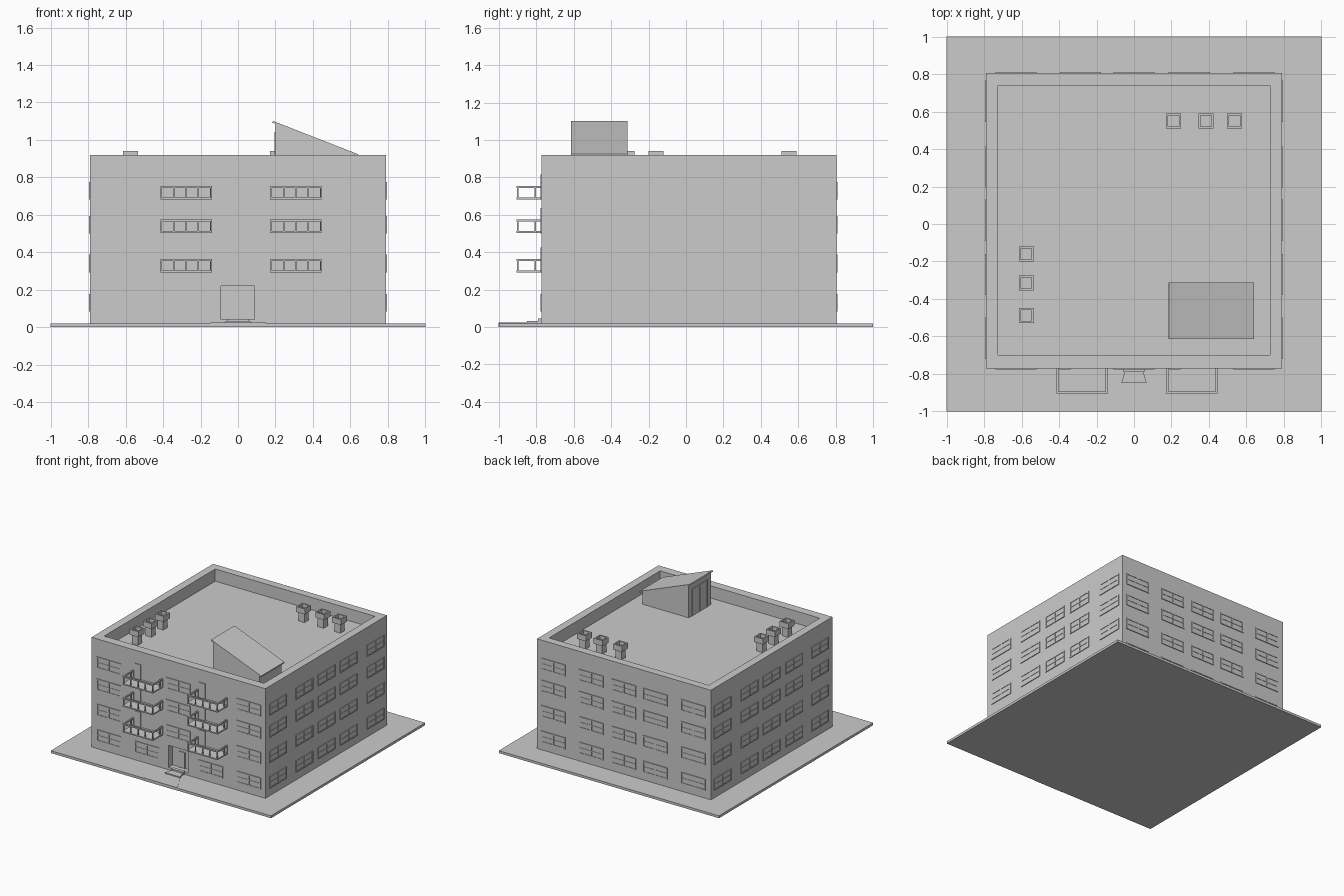
import bpy, bmesh
from math import radians
from mathutils import Matrix, Vector

if "Cube" in bpy.data.objects:
    bpy.data.objects.remove(bpy.data.objects["Cube"])


def add_box(bm, lo, hi, mat=None):
    """Append an axis-aligned box (optionally transformed) to a bmesh."""
    lo, hi = Vector(lo), Vector(hi)
    m = Matrix.Translation((lo + hi) / 2) @ Matrix.Diagonal((*(hi - lo), 1))
    bmesh.ops.create_cube(bm, size=1, matrix=(mat @ m) if mat else m)


def add_prism(bm, pts, offset):
    """Extrude a flat polygon by an offset vector."""
    a = [bm.verts.new(p) for p in pts]
    b = [bm.verts.new(Vector(p) + Vector(offset)) for p in pts]
    n = len(a)
    bm.faces.new(a)
    bm.faces.new(b[::-1])
    for i in range(n):
        bm.faces.new((a[i], b[i], b[(i + 1) % n], a[(i + 1) % n]))


def finish(bm, name):
    bmesh.ops.recalc_face_normals(bm, faces=bm.faces)
    me = bpy.data.meshes.new(name)
    bm.to_mesh(me)
    bm.free()
    ob = bpy.data.objects.new(name, me)
    bpy.context.collection.objects.link(ob)
    return ob


def boxes(name, *spans):
    bm = bmesh.new()
    for lo, hi in spans:
        add_box(bm, lo, hi)
    return finish(bm, name)


def cut(target, lo, hi):
    cutter = boxes("cutter", (lo, hi))
    cutter.hide_render = True
    mod = target.modifiers.new("cut", 'BOOLEAN')
    mod.operation, mod.solver, mod.object = 'DIFFERENCE', 'EXACT', cutter
    bpy.context.view_layer.objects.active = target
    bpy.ops.object.modifier_apply(modifier=mod.name)
    bpy.data.objects.remove(cutter)


X, YF, YB, ROOF, TOP = 0.79, -0.772, 0.805, 0.82, 0.92

# Plot and building body, with sunken roof and entrance alcove
boxes("ground_slab", ((-1, -1, 0), (1, 1, 0.02)))
body = boxes("building_body", ((-X, YF, 0.01), (X, YB, TOP)))
cut(body, (-0.725, -0.70, ROOF), (0.725, 0.74, 1.2))
cut(body, (-0.09, -0.9, 0.04), (0.087, -0.72, 0.22))

# Windows: local x along the wall, local -y outwards
rows = [0.13, 0.34, 0.547, 0.728]
W, H, F, D = 0.11, 0.047, 0.009, 0.006
bm_frame, bm_glass = bmesh.new(), bmesh.new()


def window(wall, u, z):
    m = wall @ Matrix.Translation((u, 0, z))
    for s in (-1, 1):
        add_box(bm_frame, (-W, -D, s * (H - F / 2) - F / 2), (W, 0.004, s * (H - F / 2) + F / 2), m)
        add_box(bm_frame, (s * (W - F / 2) - F / 2, -D, -H + F), (s * (W - F / 2) + F / 2, 0.004, H - F), m)
    add_box(bm_frame, (-F / 2, -D, -H + F), (F / 2, 0.004, H - F), m)
    add_box(bm_frame, (-W + F, -D + 0.001, -0.003), (W - F, 0.004, 0.003), m)
    add_box(bm_glass, (-W + F, -0.002, -H + F), (W - F, 0.004, H - F), m)


def wall(x, y, angle):
    return Matrix.Translation((x, y, 0)) @ Matrix.Rotation(radians(angle), 4, 'Z')


for i, z in enumerate(rows):
    for x in (-0.63, -0.285, 0, 0.295, 0.64):
        window(wall(0, YB, 180), -x, z)
    for y in (0.655, 0.305, 0.02, -0.27, -0.61):
        window(wall(X, 0, 90), y, z)
        window(wall(-X, 0, -90), -y, z)
    for x in (-0.63, -0.285, 0.295, 0.64) if i == 0 else (-0.63, 0, 0.64):
        window(wall(0, YF, 0), x, z)
finish(bm_frame, "window_frames")
finish(bm_glass, "window_glass")

# Balconies with railings and doors
bm_bal, bm_door = bmesh.new(), bmesh.new()
for x0 in (-0.415, 0.172):
    x1 = x0 + 0.275
    for z in (0.292, 0.503, 0.682):
        t, b = z + 0.072, z + 0.01
        add_box(bm_bal, (x0, -0.905, z), (x1, YF + 0.01, b))
        add_box(bm_bal, (x0, -0.905, t - 0.01), (x1, -0.893, t))
        for x in (x0, x1 - 0.012):
            add_box(bm_bal, (x, -0.893, t - 0.01), (x + 0.012, YF + 0.01, t))
            for y in (-0.81, YF - 0.006):
                add_box(bm_bal, (x + 0.002, y, b), (x + 0.010, y + 0.008, t - 0.01))
        for k in range(5):
            x = x0 + 0.006 + k * 0.0655
            add_box(bm_bal, (x - 0.004 + 0.0002 * k, -0.903, b), (x + 0.004, -0.895, t - 0.01))
        add_box(bm_door, (x0 + 0.017, YF - 0.006, b), (x0 + 0.075, YF + 0.01, z + 0.133))
finish(bm_bal, "balconies")
finish(bm_door, "balcony_doors")

# Entrance door with frame, steps and path
boxes("entrance_door",
      ((-0.026, -0.728, 0.04), (-0.019, -0.715, 0.172)),
      ((0.019, -0.728, 0.04), (0.026, -0.715, 0.172)),
      ((-0.019, -0.728, 0.164), (0.019, -0.715, 0.172)),
      ((-0.019, -0.723, 0.04), (0.019, -0.715, 0.164)))
boxes("upper_step", ((-0.055, -0.79, 0.015), (0.055, YF + 0.01, 0.045)))
bm = bmesh.new()
add_prism(bm, [(-0.068, -0.85, 0.015), (0.068, -0.85, 0.015), (0.048, -0.785, 0.015), (-0.048, -0.785, 0.015)], (0, 0, 0.018))
finish(bm, "lower_step")
bm = bmesh.new()
add_prism(bm, [(-0.15, -1.002, 0), (0.15, -1.002, 0), (0.065, -0.845, 0), (-0.065, -0.845, 0)], (0, 0, 0.024))
finish(bm, "path")

# Roof stair house: wedge walls, sloped roof, double door
bm = bmesh.new()
add_prism(bm, [(0.20, -0.607, ROOF - 0.01), (0.62, -0.607, ROOF - 0.01), (0.62, -0.607, 0.922), (0.20, -0.607, 1.086)], (0, 0.287, 0))
finish(bm, "stair_house")
bm = bmesh.new()
add_prism(bm, [(0.183, -0.615, 1.092), (0.64, -0.615, 0.914), (0.64, -0.615, 0.924), (0.187, -0.615, 1.101)], (0, 0.303, 0))
finish(bm, "stair_house_roof")
door = [((0.194, y, ROOF), (0.205, y + 0.012, 1.04)) for y in (-0.565, -0.47, -0.375)]
door.append(((0.194, -0.565, 1.03), (0.205, -0.363, 1.042)))
door.append(((0.197, -0.56, ROOF), (0.205, -0.37, 1.03)))
boxes("stair_house_door", *door)

# Chimneys: shaft plus hollow cap
spots = [(x, 0.55) for x in (0.21, 0.385, 0.537)] + [(-0.575, y) for y in (-0.16, -0.315, -0.488)]
for n, (x, y) in enumerate(spots):
    a, h = 0.04, 0.027
    boxes(f"chimney_shaft_{n + 1}", ((x - h, y - h, ROOF - 0.01), (x + h, y + h, 0.905)))
    cap = boxes(f"chimney_cap_{n + 1}", ((x - a, y - a, 0.895), (x + a, y + a, 0.94)))
    cut(cap, (x - 0.029, y - 0.029, 0.91), (x + 0.029, y + 0.029, 1))
